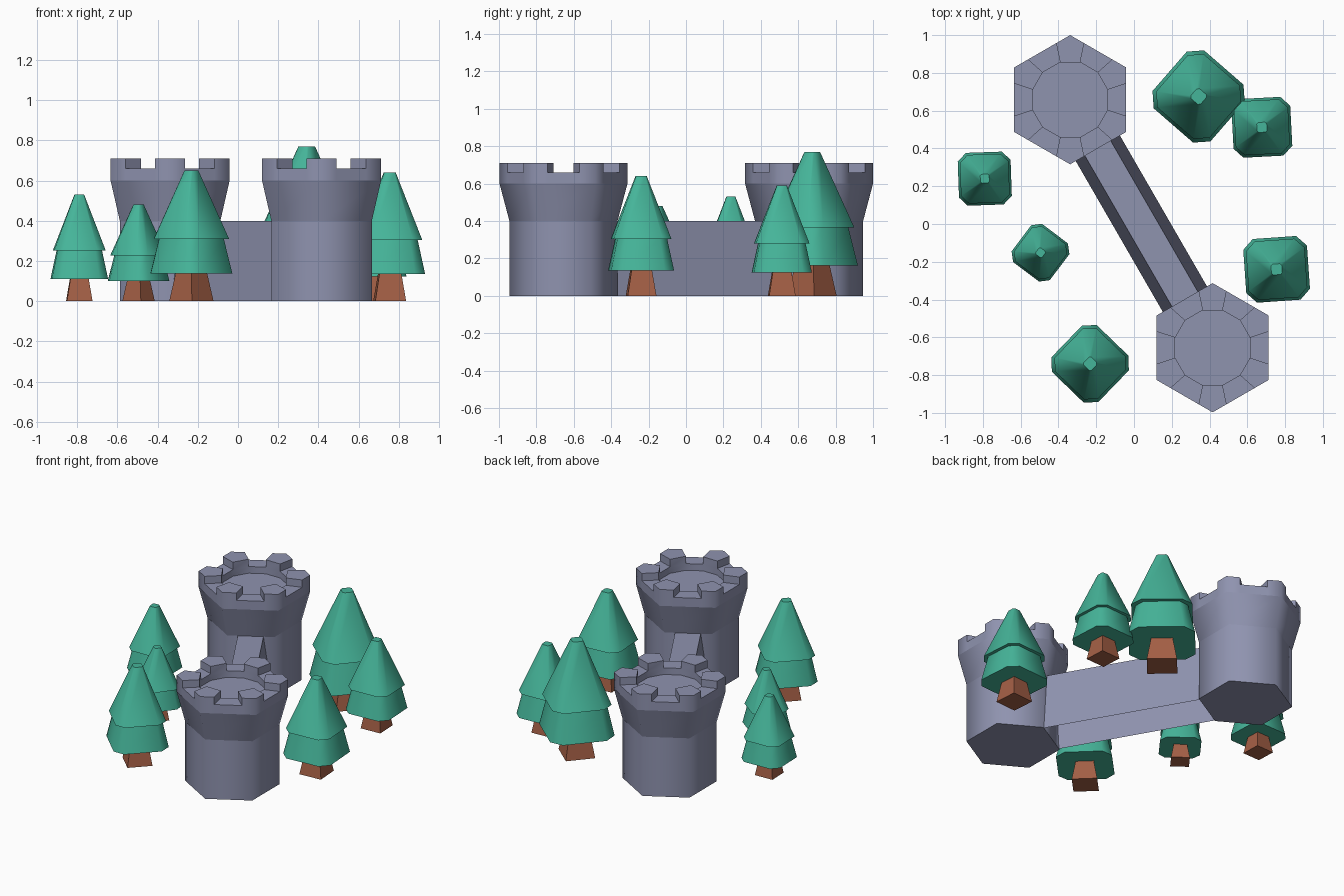
import bpy, bmesh, math
from mathutils import Vector

if "Cube" in bpy.data.objects:
    bpy.data.objects.remove(bpy.data.objects["Cube"])


def material(name, col):
    m = bpy.data.materials.new(name)
    m.diffuse_color = (*col, 1)
    m.use_nodes = True
    m.node_tree.nodes["Principled BSDF"].inputs["Base Color"].default_value = m.diffuse_color
    return m


STONE = material("grey_stone", (0.275, 0.292, 0.43))
LEAF = material("pine_green", (0.06, 0.46, 0.32))
BARK = material("brown_bark", (0.37, 0.115, 0.06))


def polar(r, deg):
    a = math.radians(deg)
    return Vector((r * math.cos(a), r * math.sin(a)))


def face(bm, pts):
    return bm.faces.new([bm.verts.new(p) for p in pts])


def at(points, z):
    return [(p[0], p[1], z) for p in points]


def loft(bm, rings, bottom=True, top=True):
    """Skin a stack of equal-count rings and cap the ends."""
    for a, b in zip(rings, rings[1:]):
        n = len(a)
        for i in range(n):
            j = (i + 1) % n
            face(bm, [a[i], a[j], b[j], b[i]])
    if bottom:
        face(bm, rings[0][::-1])
    if top:
        face(bm, rings[-1])


def finish(bm, name, mat, loc, rot=0, sharp_z=None):
    """Weld, shade smooth with sharp creases, and link."""
    bmesh.ops.remove_doubles(bm, verts=bm.verts, dist=1e-5)
    bm.normal_update()
    for f in bm.faces:
        f.smooth = True
    for e in bm.edges:
        level = sharp_z and all(abs(v.co.z - sharp_z) < 1e-4 for v in e.verts)
        if level or e.calc_face_angle(0) > math.radians(63):
            e.smooth = False
    me = bpy.data.meshes.new(name)
    bm.to_mesh(me)
    bm.free()
    me.materials.append(mat)
    ob = bpy.data.objects.new(name, me)
    ob.location = (loc[0], loc[1], 0)
    ob.rotation_euler.z = math.radians(rot)
    bpy.context.collection.objects.link(ob)


# Hexagonal tower: flared shaft, recessed floor, a merlon on every corner
def tower(name, loc):
    R, r_in, r_base = 0.342, 0.205, 0.289
    z_waist, z_flare, z_floor, z_gap, z_top = 0.40, 0.60, 0.615, 0.66, 0.71
    bm = bmesh.new()
    hexa = lambda r: [polar(r, 30 + 60 * k) for k in range(6)]
    loft(bm, [at(hexa(r_base), 0), at(hexa(r_base), z_waist), at(hexa(R), z_flare)], top=False)
    for k in range(6):
        a = 30 + 60 * k
        prev, c, nxt = polar(R, a - 60), polar(R, a), polar(R, a + 60)
        q0, q1, q2 = c.lerp(prev, 0.25), c.lerp(nxt, 0.25), c.lerp(nxt, 0.75)
        i0, i1, i2 = (polar(r_in, a + d) for d in (-15, 15, 45))
        # rim band below the gaps
        for p, q in ((q0, c), (c, q1), (q1, q2)):
            face(bm, at([p, q], z_flare) + at([q, p], z_gap))
        for p, q in ((i0, i1), (i1, i2)):
            face(bm, at([q, p], z_floor) + at([p, q], z_gap))
        # gap floor
        face(bm, at([i1, q1, q2, i2], z_gap))
        # merlon
        m = [q0, c, q1, i1, i0]
        loft(bm, [at(m, z_gap), at(m, z_top)], bottom=False)
    face(bm, at([polar(r_in, 15 + 30 * k) for k in range(12)], z_floor))
    finish(bm, name, STONE, loc, sharp_z=z_waist)


T1, T2 = (-0.338, 0.658), (0.416, -0.655)
tower("back_tower", T1)
tower("front_tower", T2)

# Connecting wall with sloping sides, open underneath
bm = bmesh.new()
L = 0.515
rect = lambda w: [(-L, -w), (L, -w), (L, w), (-L, w)]
loft(bm, [at(rect(0.135), 0), at(rect(0.079), 0.40)], bottom=False)
finish(bm, "wall", STONE, ((T1[0] + T2[0]) / 2, (T1[1] + T2[1]) / 2), -60)


# Pine tree: all sizes are fractions of its height
def tree(n, x, y, h, rot):
    def chamfered(s):
        s *= h * 0.264
        c = s * 0.68
        return [(s, -c), (s, c), (c, s), (-c, s), (-s, c), (-s, -c), (-c, -s), (c, -s)]

    bm = bmesh.new()
    for z0, w0, z1, w1 in ((0.21, 1.0, 0.475, 0.79), (0.475, 0.92, 1.0, 0.17)):
        tier = bmesh.new()
        loft(tier, [at(chamfered(w0), z0 * h), at(chamfered(w1), z1 * h)])
        finish(tier, f"pine_{n}_{'lower' if z0 < 0.3 else 'upper'}_branches", LEAF, (x, y), rot)
    square = lambda s: [(s * h * i, s * h * j) for i, j in ((-1, -1), (1, -1), (1, 1), (-1, 1))]
    loft(bm, [at(square(0.12), 0), at(square(0.085), 0.215 * h)])
    finish(bm, f"pine_{n}_trunk", BARK, (x, y), rot)


for n, t in enumerate([(-0.79, 0.24, 0.53, 2), (-0.495, -0.152, 0.48, 53),
                       (-0.232, -0.74, 0.65, 46), (0.342, 0.675, 0.77, 49),
                       (0.677, 0.512, 0.59, 3), (0.755, -0.24, 0.64, 4)], 1):
    tree(n, *t)
